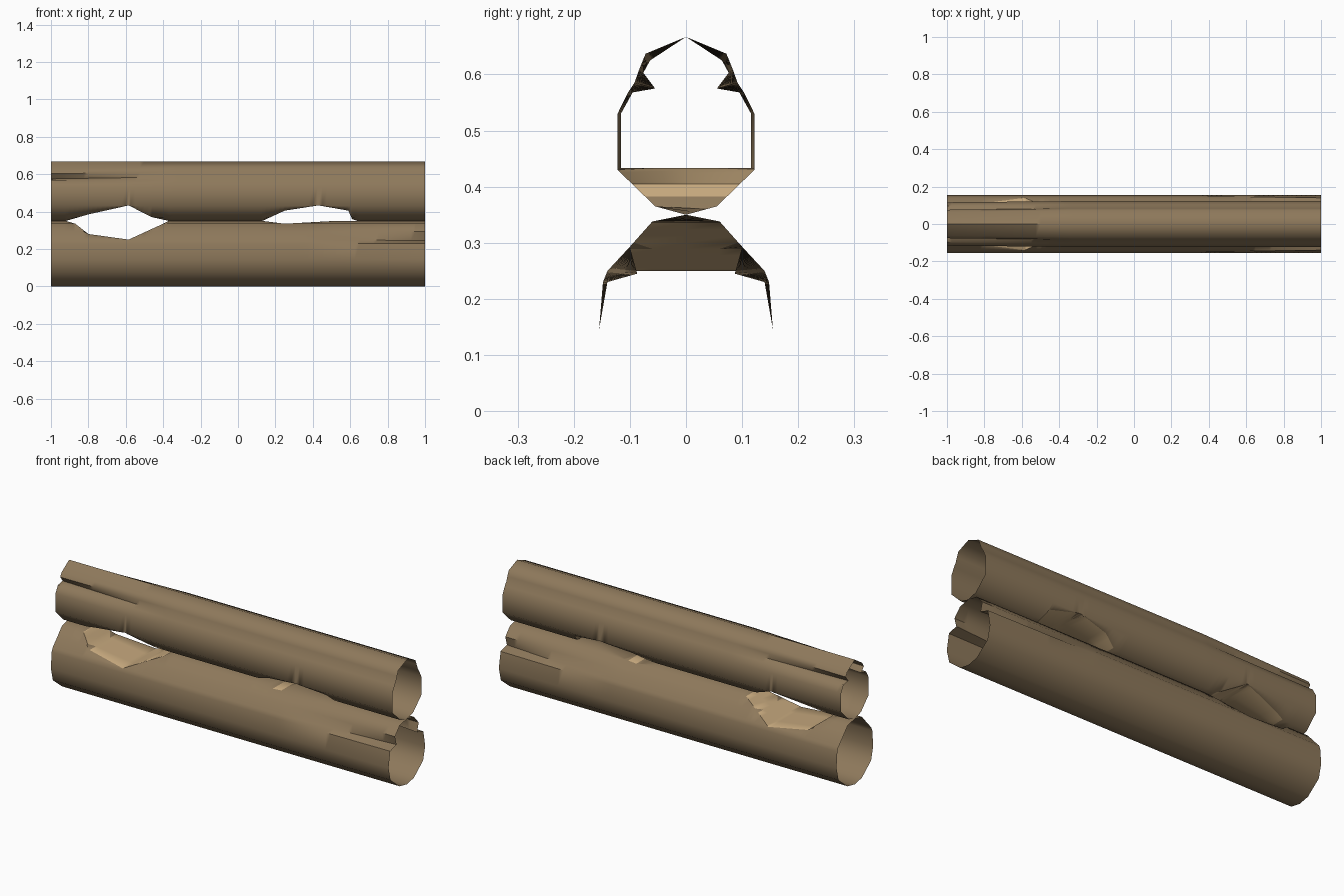
import bpy, bmesh, math

if "Cube" in bpy.data.objects:
    bpy.data.objects.remove(bpy.data.objects["Cube"])


def material(name, rgb):
    m = bpy.data.materials.new(name)
    m.diffuse_color = (*rgb, 1)
    m.use_nodes = True
    m.node_tree.nodes["Principled BSDF"].inputs["Base Color"].default_value = m.diffuse_color
    return m


BARK = material("bark brown", (0.27, 0.19, 0.105))
WOOD = material("bare wood", (0.56, 0.39, 0.205))


def interp(knots, x):
    """Piecewise linear height of the cut at x."""
    if x <= knots[0][0]:
        return knots[0][1]
    for (x0, z0), (x1, z1) in zip(knots, knots[1:]):
        if x <= x1:
            return z0 + (z1 - z0) * (x - x0) / (x1 - x0)
    return knots[-1][1]


def cut_profile(half, level, s):
    """Flatten the part of a half profile beyond the level (s=1 top, s=-1 bottom)."""
    pts = half if s > 0 else half[::-1]
    out = []
    for i, (y, z) in enumerate(pts):
        if s * z > s * level + 1e-6:
            y2, z2 = pts[i + 1]
            if s * z2 <= s * level + 1e-6:
                y += (y2 - y) * (level - z) / (z2 - z)
            z = level
        out.append((y, z))
    return out if s > 0 else out[::-1]


def make_log(name, clean, pinched, pinch_dir, cut, s):
    """Open hollow log: clean section turning into a pinched one at one end."""
    xs = sorted({round(-1 + 0.025 * i, 4) for i in range(81)} | {k[0] for k in cut})
    bm = bmesh.new()
    rings = []
    for x in xs:
        t = max(0.0, (pinch_dir * x - 0.35) / 0.65)
        half = [(a + (c - a) * t, b + (d - b) * t)
                for (a, b), (c, d) in zip(clean, pinched)]
        level = interp(cut, x)
        half = cut_profile(half, level, s)
        loop = half + [(-y, z) for y, z in half[-2:0:-1]]
        rings.append([(bm.verts.new((x, y, z)), abs(z - level) < 1e-4) for y, z in loop])
    for a, b in zip(rings, rings[1:]):
        n = len(a)
        for i in range(n):
            j = (i + 1) % n
            quad = (a[i], b[i], b[j], a[j])
            f = bm.faces.new([q[0] for q in quad])
            f.smooth = True
            # the flat floor of a cut is bare wood
            f.material_index = 1 if all(q[1] for q in quad) else 0
    me = bpy.data.meshes.new(name)
    bm.to_mesh(me)
    bm.free()
    me.materials.append(BARK)
    me.materials.append(WOOD)
    ob = bpy.data.objects.new(name, me)
    bpy.context.collection.objects.link(ob)
    bpy.ops.object.select_all(action='DESELECT')
    ob.select_set(True)
    bpy.context.view_layer.objects.active = ob
    bpy.ops.object.shade_smooth_by_angle(angle=math.radians(50))
    return ob


# lower log: cut into its top, pinched at the right end
lower = [(0, .35), (.06, .338), (.10, .293), (.14, .25), (.148, .23),
         (.155, .145), (.138, .075), (.06, .012), (0, 0)]
lower_end = list(lower)
lower_end[3] = (.087, .245)
lower_end[4] = (.14, .23)
make_log("lower_log", lower, lower_end, 1,
         [(-.92, .35), (-.87, .335), (-.8, .28), (-.585, .25), (-.4, .335), (-.37, .35),
          (.13, .35), (.25, .335), (.52, .35)], 1)

# upper log: two cuts into its underside, pinched at the left end
upper = [(0, .667), (.072, .637), (.083, .61), (.092, .585), (.104, .567),
         (.122, .53), (.122, .43), (.055, .365), (0, .35)]
upper_end = [(0, .667), (.064, .625), (.076, .603), (.055, .575), (.095, .568),
             (.116, .53), (.116, .433), (.053, .368), (0, .35)]
make_log("upper_log", upper, upper_end, -1,
         [(-.92, .35), (-.8, .385), (-.585, .433), (-.46, .37), (-.37, .35),
          (.13, .35), (.25, .405), (.43, .433), (.59, .405), (.61, .36), (.64, .35)], -1)
